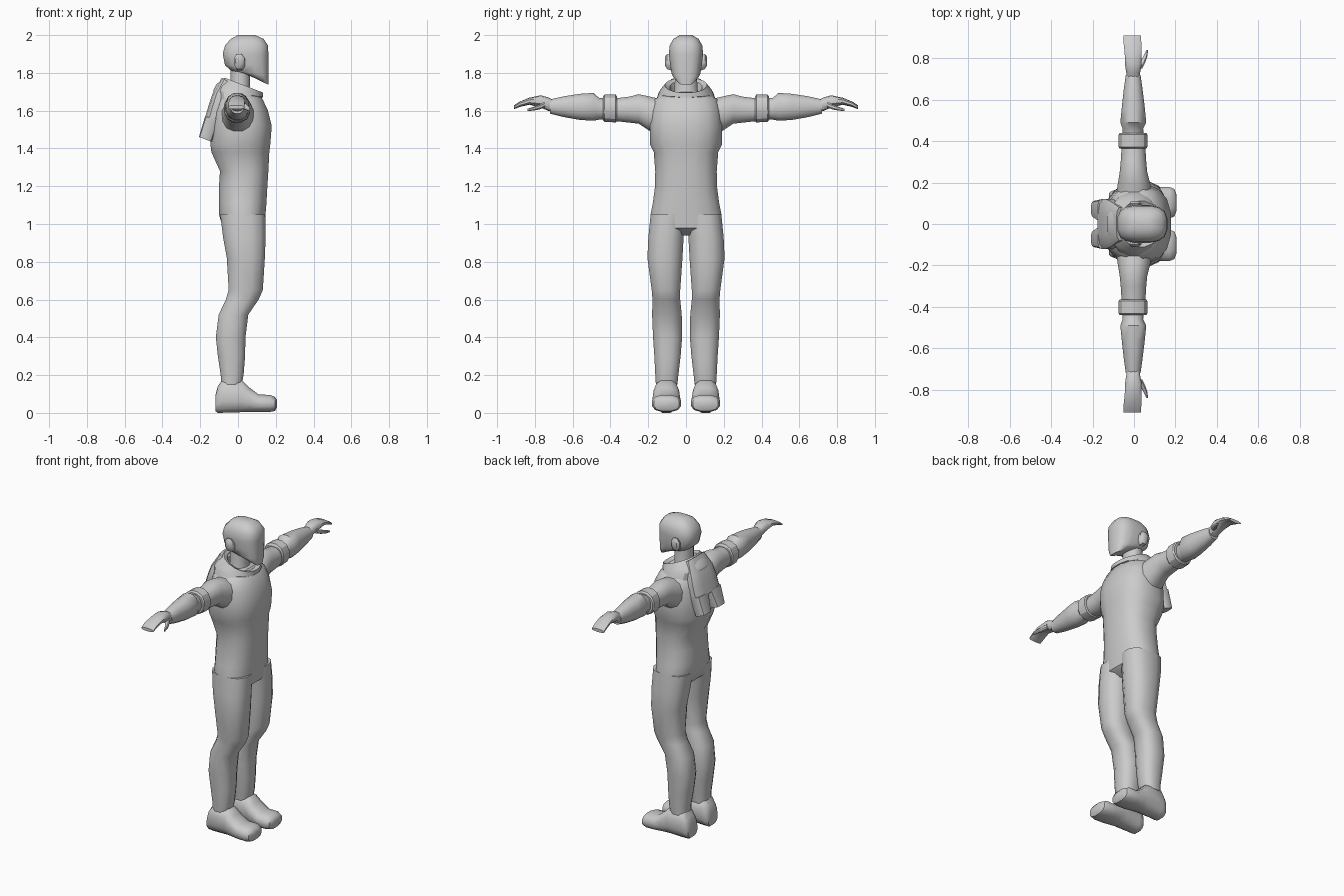
import bpy, bmesh, math

GREY = bpy.data.materials.new("plain grey")
GREY.diffuse_color = (0.6, 0.6, 0.6, 1)


def finish(ob, mirror=False, angle=40):
    ob.data.materials.append(GREY)
    if mirror:
        ob.modifiers.new("mirror", 'MIRROR').use_axis = (False, True, False)
    bpy.context.view_layer.objects.active = ob
    ob.select_set(True)
    bpy.ops.object.shade_smooth_by_angle(angle=math.radians(angle))
    ob.select_set(False)
    return ob


def loft(name, axis, rings, sides=14, power=2.5, mirror=False, angle=40):
    """Rings are (position, u0, u1, v0, v1[, shear along u]) across the axis."""
    bm = bmesh.new()
    loops = []
    for pos, u0, u1, v0, v1, *shear in rings:
        loop = []
        for i in range(sides):
            a = 2 * math.pi * (i + 0.5) / sides
            c, s = math.cos(a), math.sin(a)
            cu = math.copysign(abs(c) ** (2 / power), c)
            sv = math.copysign(abs(s) ** (2 / power), s)
            k = 1 / math.cos(math.pi / sides) if power < 2.2 else 1.02
            u = (u0 + u1) / 2 + cu * k * (u1 - u0) / 2
            v = (v0 + v1) / 2 + sv * k * (v1 - v0) / 2
            p = pos + (shear[0] * cu if shear else 0)
            co = {'z': (u, v, p), 'y': (u, p, v), 'x': (p, u, v)}[axis]
            loop.append(bm.verts.new(co))
        loops.append(loop)
    for a, b in zip(loops, loops[1:]):
        for i in range(sides):
            j = (i + 1) % sides
            bm.faces.new((a[i], a[j], b[j], b[i]))
    bm.faces.new(loops[0])
    bm.faces.new(loops[-1])
    bmesh.ops.recalc_face_normals(bm, faces=bm.faces)
    me = bpy.data.meshes.new(name)
    bm.to_mesh(me)
    bm.free()
    ob = bpy.data.objects.new(name, me)
    bpy.context.collection.objects.link(ob)
    return finish(ob, mirror, angle)


# Torso from crotch to shoulders, with a small step at the jacket hem
loft("torso", 'z', [
    (0.94, -0.03, 0.09, -0.10, 0.10), (0.98, -0.08, 0.14, -0.19, 0.19),
    (1.05, -0.10, 0.145, -0.187, 0.187), (1.11, -0.10, 0.15, -0.175, 0.175),
    (1.20, -0.10, 0.155, -0.163, 0.163), (1.28, -0.095, 0.16, -0.162, 0.162),
    (1.38, -0.14, 0.165, -0.17, 0.17), (1.42, -0.145, 0.17, -0.19, 0.19),
    (1.52, -0.14, 0.178, -0.19, 0.19), (1.60, -0.13, 0.158, -0.185, 0.185),
    (1.66, -0.11, 0.13, -0.165, 0.165), (1.70, -0.08, 0.09, -0.10, 0.10)],
    sides=16)

# Legs
loft("legs", 'z', [
    (0.15, -0.09, 0.02, 0.045, 0.16), (0.20, -0.092, 0.03, 0.04, 0.163),
    (0.30, -0.107, 0.038, 0.028, 0.168), (0.40, -0.118, 0.04, 0.02, 0.175),
    (0.52, -0.103, 0.055, 0.022, 0.18), (0.60, -0.065, 0.11, 0.03, 0.178),
    (0.65, -0.05, 0.132, 0.03, 0.182), (0.82, -0.06, 0.143, 0.018, 0.205),
    (0.93, -0.08, 0.147, 0.012, 0.20), (1.05, -0.095, 0.145, 0.0, 0.188)],
    sides=12, mirror=True)

# Boots, heel to toe
loft("boots", 'x', [
    (-0.12, 0.055, 0.15, 0.01, 0.09), (-0.108, 0.045, 0.16, 0.0, 0.14),
    (-0.08, 0.04, 0.168, 0.0, 0.18), (0.02, 0.036, 0.172, 0.003, 0.175),
    (0.06, 0.032, 0.176, 0.005, 0.135), (0.11, 0.028, 0.178, 0.005, 0.097),
    (0.17, 0.026, 0.18, 0.005, 0.096), (0.195, 0.036, 0.17, 0.01, 0.085),
    (0.206, 0.065, 0.14, 0.028, 0.07)], sides=12, mirror=True)

# Upper arms with a flared shoulder
loft("upper_arms", 'y', [
    (0.12, -0.09, 0.09, 1.46, 1.66), (0.19, -0.08, 0.08, 1.49, 1.675),
    (0.25, -0.07, 0.065, 1.53, 1.688), (0.30, -0.065, 0.06, 1.536, 1.675),
    (0.38, -0.06, 0.055, 1.545, 1.665)], sides=12, power=2.2, mirror=True)

# Elbow bands
loft("elbow_bands", 'y', [
    (0.365, -0.07, 0.06, 1.545, 1.675), (0.372, -0.075, 0.065, 1.537, 1.686),
    (0.432, -0.075, 0.065, 1.54, 1.686), (0.44, -0.07, 0.06, 1.548, 1.675)],
    sides=12, power=2.2, mirror=True, angle=30)

# Forearms and flattened hands
loft("forearms", 'y', [
    (0.42, -0.058, 0.048, 1.555, 1.665), (0.46, -0.055, 0.045, 1.552, 1.668),
    (0.49, -0.067, 0.06, 1.546, 1.695), (0.56, -0.06, 0.053, 1.55, 1.69),
    (0.65, -0.05, 0.042, 1.566, 1.676), (0.72, -0.04, 0.032, 1.584, 1.66)],
    sides=12, power=2.2, mirror=True)
loft("hands", 'y', [
    (0.70, -0.036, 0.028, 1.592, 1.655), (0.73, -0.038, 0.03, 1.60, 1.67),
    (0.77, -0.044, 0.038, 1.618, 1.681), (0.83, -0.046, 0.038, 1.632, 1.668),
    (0.88, -0.052, 0.036, 1.62, 1.648), (0.91, -0.052, 0.034, 1.608, 1.628)],
    sides=10, mirror=True)
loft("thumbs", 'y', [
    (0.75, 0.01, 0.04, 1.615, 1.645), (0.78, 0.025, 0.055, 1.605, 1.632),
    (0.81, 0.045, 0.065, 1.60, 1.62), (0.84, 0.06, 0.068, 1.597, 1.61)],
    sides=8, mirror=True)

# Collar: a tilted ring, high at the back, folded down inside
loft("collar", 'z', [
    (1.63, -0.125, 0.145, -0.165, 0.165, -0.02),
    (1.69, -0.13, 0.125, -0.145, 0.145, -0.02),
    (1.705, -0.115, 0.132, -0.135, 0.135, -0.035),
    (1.735, -0.07, 0.132, -0.11, 0.11, -0.04),
    (1.725, -0.055, 0.10, -0.085, 0.085, -0.035),
    (1.68, -0.05, 0.08, -0.07, 0.07, -0.01)], sides=16, power=2.1, angle=25)

# Hood hanging on the back, ending in two tails
loft("hood_back", 'z', [
    (1.55, -0.176, -0.10, -0.12, 0.12, -0.01),
    (1.62, -0.158, -0.08, -0.12, 0.12), (1.69, -0.135, -0.06, -0.11, 0.11),
    (1.76, -0.085, -0.04, -0.08, 0.08, -0.015)], sides=12, power=3, angle=30)
loft("hood_tails", 'z', [
    (1.448, -0.207, -0.14, 0.03, 0.112, -0.013),
    (1.56, -0.174, -0.10, 0.005, 0.12, -0.01)], sides=12, power=4,
    mirror=True, angle=30)

# Neck and head with a flat face and a dropped chin
loft("neck", 'z', [
    (1.64, -0.05, 0.08, -0.075, 0.075), (1.72, -0.04, 0.062, -0.06, 0.06),
    (1.83, -0.04, 0.065, -0.058, 0.058)], sides=12, power=2.1)
loft("head", 'z', [
    (1.757, 0.08, 0.16, -0.04, 0.04, -0.02),
    (1.785, 0.01, 0.16, -0.068, 0.068, -0.02),
    (1.80, -0.035, 0.16, -0.076, 0.076, -0.012), (1.84, -0.068, 0.16, -0.083, 0.083),
    (1.90, -0.08, 0.16, -0.09, 0.09), (1.945, -0.068, 0.158, -0.086, 0.086),
    (1.98, -0.038, 0.135, -0.066, 0.066), (2.0, 0.0, 0.09, -0.032, 0.032)],
    sides=16, power=2.9, angle=45)

# Ears
loft("ears", 'y', [
    (0.07, -0.015, 0.04, 1.81, 1.89), (0.10, -0.022, 0.035, 1.82, 1.90),
    (0.112, -0.012, 0.02, 1.84, 1.885)], sides=8, power=2.1, mirror=True)
